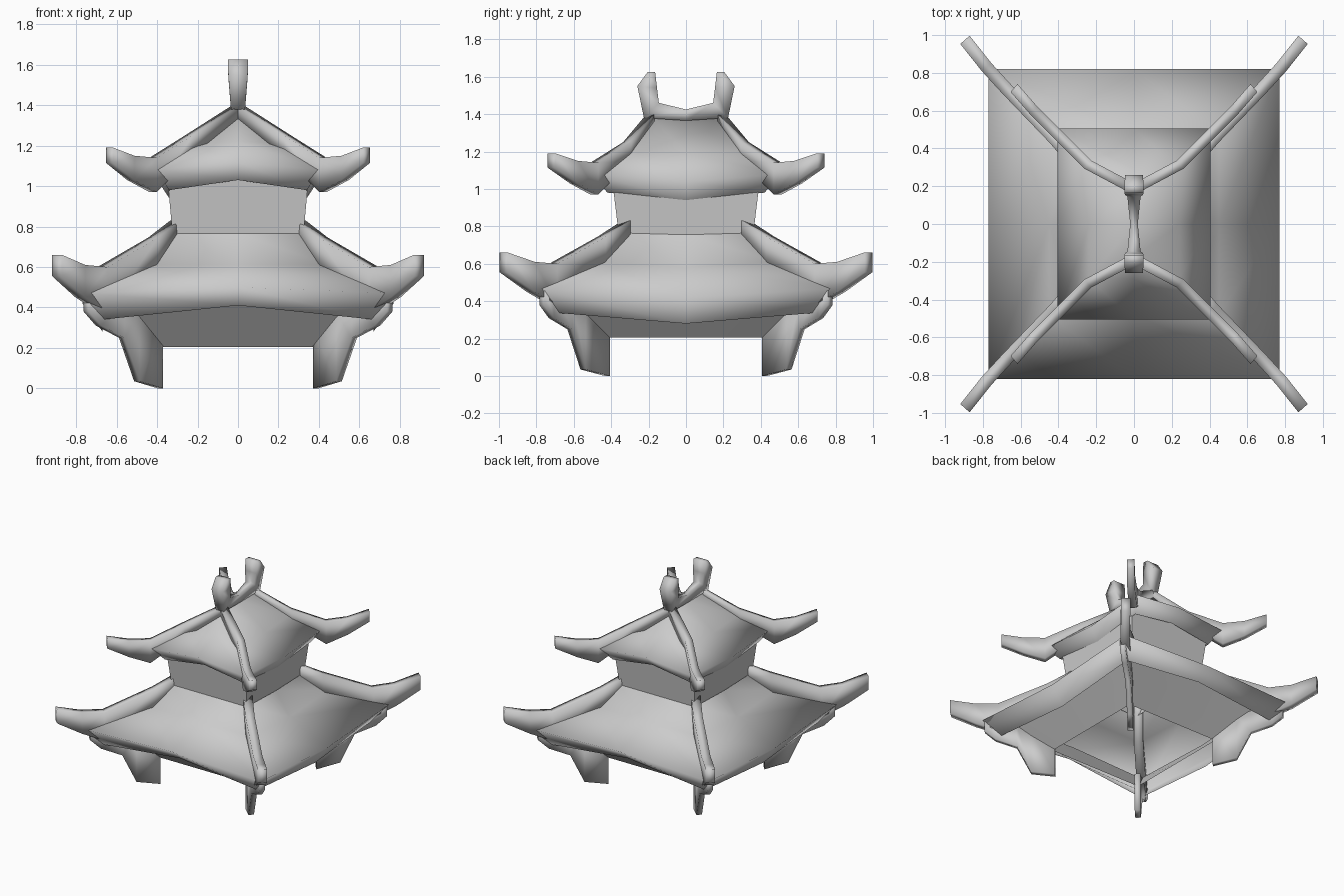
import bpy, bmesh, math

cube = bpy.data.objects.get("Cube")
if cube:
    bpy.data.objects.remove(cube, do_unlink=True)

grey = bpy.data.materials.new("stone_grey")
grey.use_nodes = True
grey.diffuse_color = (0.6, 0.6, 0.6, 1)
grey.node_tree.nodes["Principled BSDF"].inputs["Base Color"].default_value = (0.6, 0.6, 0.6, 1)


def loft(name, rings, capped, angle):
    """Bridge equal closed rings of points into one surface."""
    bm = bmesh.new()
    loops = [[bm.verts.new(p) for p in ring] for ring in rings]
    n = len(loops[0])
    for a, b in zip(loops, loops[1:]):
        for i in range(n):
            j = (i + 1) % n
            bm.faces.new((a[i], a[j], b[j], b[i]))
    if capped:
        bm.faces.new(loops[0])
        bm.faces.new(loops[-1])
    bmesh.ops.remove_doubles(bm, verts=bm.verts, dist=1e-4)
    bmesh.ops.recalc_face_normals(bm, faces=bm.faces)
    mesh = bpy.data.meshes.new(name)
    bm.to_mesh(mesh)
    bm.free()
    mesh.materials.append(grey)
    ob = bpy.data.objects.new(name, mesh)
    bpy.context.collection.objects.link(ob)
    bpy.ops.object.select_all(action='DESELECT')
    ob.select_set(True)
    bpy.context.view_layer.objects.active = ob
    bpy.ops.object.shade_smooth_by_angle(angle=math.radians(angle))


def rect_ring(hx, hy, corner, front, side):
    """Rectangle with a middle point on every edge at its own height."""
    return [(-hx, -hy, corner), (0, -hy, front), (hx, -hy, corner), (hx, 0, side),
            (hx, hy, corner), (0, hy, front), (-hx, hy, corner), (-hx, 0, side)]


# Roofs: concave slope, crown and inward lip; eaves arch in front and sag at the sides
loft("lower_roof", [rect_ring(*r) for r in (
    (.33, .36, .765, .765, .755), (.45, .48, .61, .61, .58),
    (.77, .82, .47, .50, .42), (.67, .72, .34, .41, .28))], False, 150)
loft("upper_roof", [rect_ring(*r) for r in (
    (0, .18, 1.385, 1.385, 1.375), (.24, .29, 1.21, 1.22, 1.19),
    (.405, .505, 1.08, 1.12, 1.04), (.34, .42, .98, 1.03, .94))], False, 150)

# Walls
loft("upper_wall", [rect_ring(.32, .355, .72, .72, .72),
                    rect_ring(.35, .395, 1.05, 1.05, 1.05)], False, 30)
loft("lower_skirt", [rect_ring(.40, .43, .205, .205, .205),
                     rect_ring(.62, .66, .455, .475, .43)], False, 30)


def diagonal_beam(name, stations, half_width):
    """Upright beam along each corner; a station is x, y, top, bottom."""
    (x0, y0), (x1, y1) = stations[0][:2], stations[-1][:2]
    length = math.hypot(x1 - x0, y1 - y0)
    nx, ny = -(y1 - y0) / length * half_width, (x1 - x0) / length * half_width
    for sx, right in ((1, "left"), (-1, "right")):
        for sy, back in ((-1, "front"), (1, "back")):
            rings = [[(sx * (x + nx), sy * (y + ny), bot), (sx * (x - nx), sy * (y - ny), bot),
                      (sx * (x - nx), sy * (y - ny), top), (sx * (x + nx), sy * (y + ny), top)]
                     for x, y, top, bot in stations]
            loft(f"{name}_{back}_{right}", rings, True, 110)


# Hip ribs with upturned tips, and corner brackets that form the feet
diagonal_beam("upper_rib", [(.01, .19, 1.40, 1.34), (.245, .315, 1.25, 1.15), (.42, .49, 1.14, .97),
                            (.53, .60, 1.15, 1.03), (.635, .72, 1.19, 1.115)], .028)
diagonal_beam("lower_rib", [(.31, .32, .83, .74), (.42, .45, .745, .59), (.67, .71, .60, .38),
                            (.78, .83, .61, .45), (.895, .975, .66, .555)], .033)
diagonal_beam("corner_bracket", [(.385, .42, .30, 0), (.50, .55, .38, .035), (.575, .62, .42, .25),
                                 (.69, .72, .45, .31), (.75, .77, .46, .38)], .02)

# Ridge ornament: a sagging bar with a horn at each end (inner y, z, outer y, z, half width)
half = [(.165, 1.625, .205, 1.625, .05), (.155, 1.54, .26, 1.55, .048),
        (.145, 1.46, .225, 1.38, .035)]
middle = [(0, 1.425, 0, 1.365, .02)]
mirrored = [(-a, b, -c, d, w) for a, b, c, d, w in reversed(half)]
loft("ridge_ornament", [[(-w, a, b), (w, a, b), (w, c, d), (-w, c, d)]
                        for a, b, c, d, w in half + middle + mirrored], True, 110)
